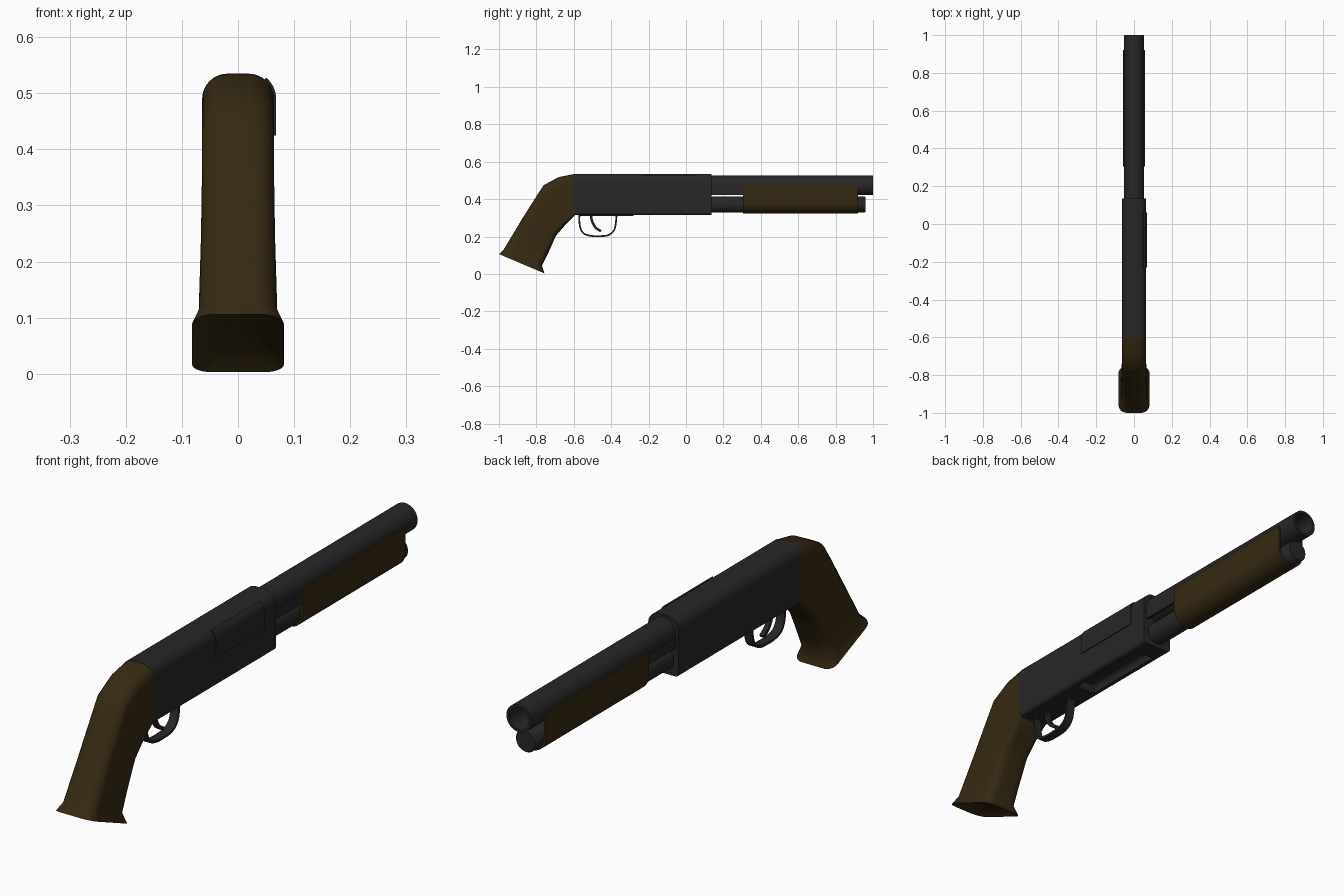
import bpy, bmesh, math
from mathutils import Vector

if "Cube" in bpy.data.objects:
    bpy.data.objects.remove(bpy.data.objects["Cube"])


def material(name, rgb):
    m = bpy.data.materials.new(name)
    m.diffuse_color = (*rgb, 1)
    m.use_nodes = True
    m.node_tree.nodes["Principled BSDF"].inputs["Base Color"].default_value = m.diffuse_color
    return m


METAL = material("dark_metal", (0.020, 0.020, 0.021))
WOOD = material("dark_wood", (0.036, 0.022, 0.006))


def loft(name, rings, mat, angle=40):
    """Skin a list of equal-length closed rings and cap both ends."""
    bm = bmesh.new()
    vs = [[bm.verts.new(p) for p in ring] for ring in rings]
    n = len(rings[0])
    for a, b in zip(vs, vs[1:]):
        for i in range(n):
            j = (i + 1) % n
            bm.faces.new((a[i], a[j], b[j], b[i]))
    bm.faces.new(vs[0])
    bm.faces.new(vs[-1])
    bmesh.ops.recalc_face_normals(bm, faces=bm.faces)
    me = bpy.data.meshes.new(name)
    bm.to_mesh(me)
    bm.free()
    me.materials.append(mat)
    ob = bpy.data.objects.new(name, me)
    bpy.context.collection.objects.link(ob)
    smooth(ob, angle)
    return ob


def smooth(ob, angle):
    bpy.ops.object.select_all(action='DESELECT')
    ob.select_set(True)
    bpy.context.view_layer.objects.active = ob
    bpy.ops.object.shade_smooth_by_angle(angle=math.radians(angle))


def extrude(name, outline, y0, y1, mat, angle=40):
    """Extrude an (x, z) outline along y."""
    return loft(name, [[(x, y, z) for x, z in outline] for y in (y0, y1)], mat, angle)


def box(name, x0, x1, y0, y1, z0, z1, mat):
    return extrude(name, [(x0, z0), (x1, z0), (x1, z1), (x0, z1)], y0, y1, mat)


def lathe(name, z, profile, mat, n=32):
    """Turn (y, radius) pairs about a lengthwise axis at height z."""
    ring = [2 * math.pi * i / n for i in range(n)]
    return loft(name, [[(r * math.cos(a), y, z + r * math.sin(a)) for a in ring]
                       for y, r in profile], mat)


def section(hw, h, r_top, r_bot, n=6):
    """Rounded rectangle, bottom at 0 and top at h."""
    pts = []
    for cx, cz, r, a0 in ((hw - r_bot, r_bot, r_bot, -90), (hw - r_top, h - r_top, r_top, 0),
                          (r_top - hw, h - r_top, r_top, 90), (r_bot - hw, r_bot, r_bot, 180)):
        for i in range(n + 1):
            a = math.radians(a0 + 90 * i / n)
            pts.append((cx + r * math.cos(a), cz + r * math.sin(a)))
    return pts


def strap(name, path, width, thick, mat, steps=6):
    """Sweep a rectangular bar along a smoothed (y, z) path in the x = 0 plane."""
    p = [Vector(q) for q in path]
    p = [2 * p[0] - p[1]] + p + [2 * p[-1] - p[-2]]
    pts = []
    for a, b, c, d in zip(p, p[1:], p[2:], p[3:]):
        for k in range(steps):
            t = k / steps
            pts.append(0.5 * (2 * b + (c - a) * t + (2 * a - 5 * b + 4 * c - d) * t * t
                              + (3 * b - a - 3 * c + d) * t ** 3))
    pts.append(p[-2])
    rings = []
    for i, q in enumerate(pts):
        d = (pts[min(i + 1, len(pts) - 1)] - pts[max(i - 1, 0)]).normalized()
        nrm = Vector((-d.y, d.x)) * thick / 2
        rings.append([(s * width / 2, *(q + e * nrm)) for s, e in ((-1, -1), (1, -1), (1, 1), (-1, 1))])
    return loft(name, rings, mat)


# Receiver with a loading recess underneath
body = [(x, z + 0.315) for x, z in section(0.064, 0.22, 0.045, 0.014)]
receiver = extrude("receiver", body, -0.6, 0.135, METAL)
cutter = extrude("loading_cutter", [(x, z + 0.25) for x, z in section(0.04, 0.095, 0.02, 0.01)],
                 -0.28, 0.06, METAL)
cut = receiver.modifiers.new("loading_recess", 'BOOLEAN')
cut.object, cut.operation, cut.solver = cutter, 'DIFFERENCE', 'EXACT'
bpy.context.view_layer.objects.active = receiver
bpy.ops.object.modifier_apply(modifier=cut.name)
bpy.data.objects.remove(cutter)
smooth(receiver, 40)

# Ejection cover wrapped over the right upper corner
def cover(off):
    r = 0.045 + off
    arc = [math.radians(51 * i / 8) for i in range(9)]
    return [(0.064 + off, 0.425)] + [(0.019 + r * math.cos(a), 0.49 + r * math.sin(a)) for a in arc]


extrude("ejection_cover", cover(0.004) + cover(-0.008)[::-1], -0.23, 0.06, METAL)

# Barrel with an open bore, and magazine tube below it
lathe("barrel", 0.473, [(0.1, 0.052), (1.0, 0.052), (1.0, 0.042), (0.8, 0.042)], METAL)
lathe("magazine_tube", 0.372, [(0.1, 0.043), (0.955, 0.043), (0.96, 0.039)], METAL)

# Action bars joining forend and receiver
for side, s in (("left", -1), ("right", 1)):
    box(side + "_action_bar", s * 0.042, s * 0.052, 0.1, 0.32, 0.422, 0.463, METAL)

# Forend: U-shaped wooden shell
def trough(hw, bottom, depth):
    arc = [math.pi + math.pi * i / 20 for i in range(21)]
    return ([(-hw, 0.475)] + [(hw * math.cos(a), bottom + depth + depth * math.sin(a)) for a in arc]
            + [(hw, 0.475)])


extrude("forend", trough(0.058, 0.324, 0.058) + trough(0.049, 0.334, 0.049)[::-1],
        0.305, 0.92, WOOD)

# Grip: (top y, top z, bottom y, bottom z, half width, lower corner radius)
stations = [(-0.595, 0.535, -0.595, 0.312, 0.064, 0.016),
            (-0.68, 0.518, -0.645, 0.262, 0.064, 0.03),
            (-0.76, 0.475, -0.695, 0.205, 0.064, 0.035),
            (-0.80, 0.415, -0.715, 0.160, 0.064, 0.035),
            (-0.885, 0.28, -0.74, 0.105, 0.066, 0.035),
            (-0.975, 0.13, -0.77, 0.045, 0.070, 0.035),
            (-1.0, 0.106, -0.757, 0.003, 0.082, 0.035)]
rings = []
for ty, tz, by, bz, hw, rb in stations:
    top, bot = Vector((0, ty, tz)), Vector((0, by, bz))
    h = (top - bot).length
    rings.append([bot + (top - bot) * (v / h) + Vector((x, 0, 0))
                  for x, v in section(hw, h, 0.045, rb)])
# Hollowed butt end
mid = sum(rings[-1], Vector()) / len(rings[-1])
inward = Vector((0, 0.39, 0.92))
for scale, depth in ((0.75, 0.018), (0.4, 0.027)):
    rings.append([mid + (p - mid) * scale + inward * depth for p in rings[6]])
loft("grip", rings, WOOD, 45)

# Trigger plate, guard and trigger
box("trigger_plate", -0.03, 0.03, -0.57, -0.28, 0.310, 0.325, METAL)
strap("trigger_guard", [(-0.570, 0.32), (-0.568, 0.26), (-0.550, 0.219), (-0.510, 0.204),
                        (-0.465, 0.202), (-0.415, 0.208), (-0.382, 0.24), (-0.370, 0.32)],
      0.034, 0.009, METAL)
strap("trigger", [(-0.508, 0.32), (-0.503, 0.285), (-0.485, 0.25), (-0.455, 0.228)],
      0.018, 0.013, METAL)
